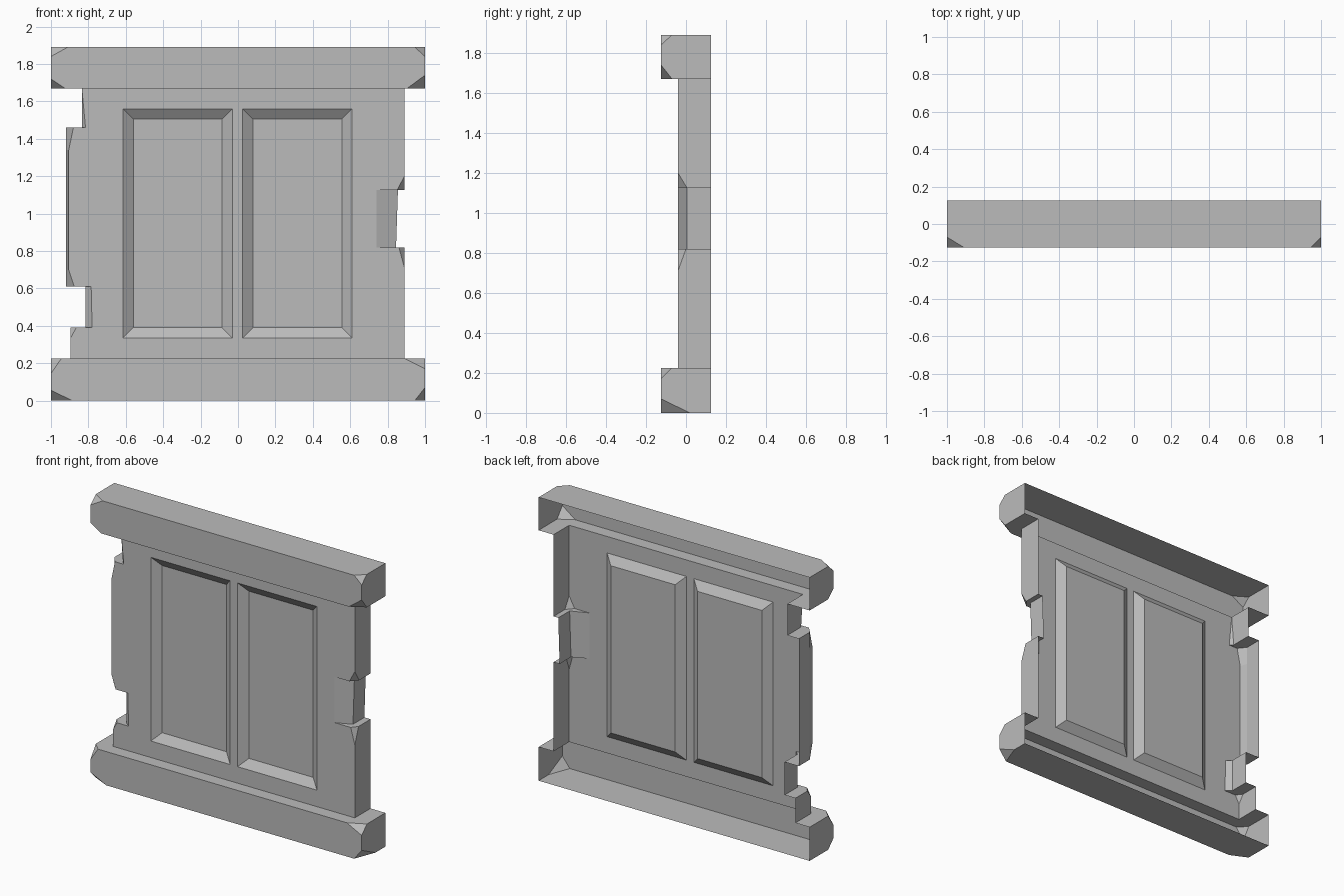
import bpy
import bmesh
from mathutils import Vector

cube = bpy.data.objects.get("Cube")
if cube:
    bpy.data.objects.remove(cube, do_unlink=True)

stone = bpy.data.materials.new("grey_stone")
stone.use_nodes = True
stone.diffuse_color = (0.5, 0.5, 0.5, 1)
stone.node_tree.nodes["Principled BSDF"].inputs["Base Color"].default_value = (0.5, 0.5, 0.5, 1)

BEAM_Y, PANEL_Y, RECESS_Y = 0.125, -0.04, 0.0
LOW, HIGH, TOP = 0.225, 1.67, 1.89
BORDER = 0.7


def finish(bm, name):
    mesh = bpy.data.meshes.new(name)
    bm.to_mesh(mesh)
    bm.free()
    mesh.materials.append(stone)
    bpy.context.collection.objects.link(bpy.data.objects.new(name, mesh))


def add_face(bm, points, flip=False):
    unique = list(dict.fromkeys(points))
    if len(unique) < 3:
        return
    if flip:
        unique.reverse()
    bm.faces.new([bm.verts.new(p) for p in unique])


def bisect(bm, point, normal, clear=False):
    return bmesh.ops.bisect_plane(bm, geom=bm.verts[:] + bm.edges[:] + bm.faces[:],
                                  dist=1e-5, plane_co=point, plane_no=normal,
                                  clear_outer=clear)["geom_cut"]


def beam(name, z0, z1, inner_z, span, chips):
    """Open-backed beam with chipped front corners, open towards the panel."""
    bm = bmesh.new()
    bmesh.ops.create_cube(bm, size=1)
    for v in bm.verts:
        v.co = (v.co.x * 2, v.co.y * 2 * BEAM_Y, z0 if v.co.z < 0 else z1)
    # Slice off each front corner and cap the cut
    for sx, sz, a, b, c in chips:
        corner = Vector((sx, -BEAM_Y, z1 if sz > 0 else z0))
        normal = Vector((sx / a, -1 / b, sz / c))
        cut = bisect(bm, corner - Vector((sx * a, 0, 0)), normal, True)
        bmesh.ops.contextual_create(bm, geom=[g for g in cut if isinstance(g, bmesh.types.BMEdge)])
    bmesh.ops.recalc_face_normals(bm, faces=bm.faces[:])
    # Remove the back and the area covered by the panel
    bisect(bm, (0, PANEL_Y, 0), (0, 1, 0))
    for x in span:
        bisect(bm, (x, 0, 0), (1, 0, 0))

    def hidden(f):
        c = f.calc_center_median()
        covered = abs(c.z - inner_z) < 1e-3 and c.y > PANEL_Y and span[0] < c.x < span[1]
        return covered or c.y > BEAM_Y - 1e-3
    bmesh.ops.delete(bm, geom=[f for f in bm.faces if hidden(f)], context="FACES")
    finish(bm, name)


# Chips: x side, z side, then cut lengths along x, y, z
beam("top_beam", HIGH, TOP, HIGH, (-0.835, 0.89), [
    (-1, 1, 0.09, 0.055, 0.05), (-1, -1, 0.075, 0.055, 0.05),
    (1, 1, 0.055, 0.055, 0.05), (1, -1, 0.095, 0.055, 0.07)])
beam("bottom_beam", 0, LOW, LOW, (-0.895, 0.89), [
    (-1, 1, 0.055, 0.055, 0.08), (-1, -1, 0.115, 0.055, 0.055),
    (1, 1, 0.11, 0.055, 0.055), (1, -1, 0.055, 0.145, 0.07)])

# Panel: frame with two sunken fields
panel = bmesh.new()
xs = [-BORDER, -0.615, -0.03, 0.025, 0.61, BORDER]
zs = [LOW, 0.335, 1.56, HIGH]


def rect(x0, x1, z0, z1, y):
    return [(x0, y, z0), (x1, y, z0), (x1, y, z1), (x0, y, z1)]


for i, (x0, x1) in enumerate(zip(xs, xs[1:])):
    for j, (z0, z1) in enumerate(zip(zs, zs[1:])):
        outer = rect(x0, x1, z0, z1, PANEL_Y)
        if j == 1 and i in (1, 3):
            m = 0.055
            inner = rect(x0 + m, x1 - m, z0 + m, z1 - m, RECESS_Y)
            add_face(panel, inner)
            for k in range(4):
                n = (k + 1) % 4
                add_face(panel, [outer[k], outer[n], inner[n], inner[k]])
        else:
            add_face(panel, outer)

# Broken sides, bottom to top: height, start of dent, edge, depth at edge
right_side = [
    (LOW, 0.89, 0.89, PANEL_Y), (0.71, 0.89, 0.89, PANEL_Y), (0.82, 0.86, 0.89, 0.0),
    (0.82, 0.74, 0.845, 0.005), (1.125, 0.74, 0.855, 0.005),
    (1.125, 0.85, 0.89, 0.005), (1.2, 0.89, 0.89, PANEL_Y), (HIGH, 0.89, 0.89, PANEL_Y)]
left_side = [
    (LOW, -0.895, -0.895, PANEL_Y), (0.335, -0.895, -0.895, PANEL_Y), (0.39, -0.865, -0.895, 0.0),
    (0.39, -0.78, -0.815, -0.01), (0.61, -0.785, -0.815, -0.01),
    (0.61, -0.875, -0.92, 0.01), (0.7, -0.905, -0.92, 0.01), (1.34, -0.905, -0.92, 0.01),
    (1.46, -0.88, -0.92, 0.01), (1.46, -0.815, -0.835, -0.02), (HIGH, -0.835, -0.835, PANEL_Y)]

for rungs, side in ((right_side, 1), (left_side, -1)):
    for low, high in zip(rungs, rungs[1:]):
        a, b = [[(side * BORDER, PANEL_Y, z), (dent, PANEL_Y, z), (edge, y, z), (edge, BEAM_Y, z)]
                for z, dent, edge, y in (low, high)]
        # A step between equal heights becomes a flat ledge
        for k in range(1 if low[0] == high[0] else 0, 3):
            add_face(panel, [a[k], a[k + 1], b[k + 1], b[k]], side < 0)

bmesh.ops.remove_doubles(panel, verts=panel.verts[:], dist=1e-4)
finish(panel, "panel")
